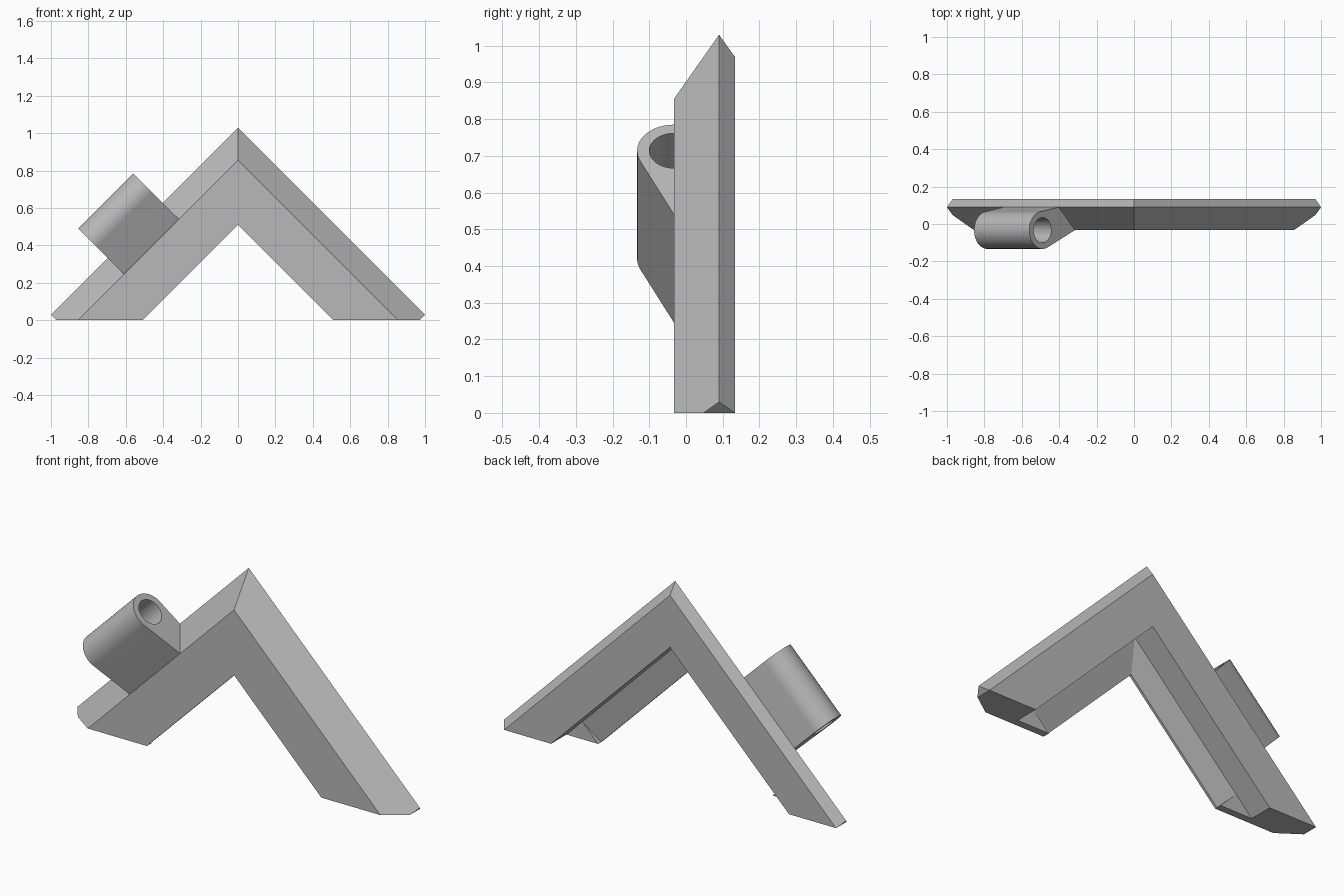
import bpy, bmesh, math
from mathutils import Vector

cube = bpy.data.objects.get("Cube")
if cube:
    bpy.data.objects.remove(cube, do_unlink=True)

grey = bpy.data.materials.new("plain_grey")
grey.use_nodes = True
colour = (0.48, 0.48, 0.48, 1)
grey.diffuse_color = colour
grey.node_tree.nodes["Principled BSDF"].inputs["Base Color"].default_value = colour


def finish(bm, name, mirrored=False):
    bmesh.ops.recalc_face_normals(bm, faces=bm.faces)
    mesh = bpy.data.meshes.new(name)
    bm.to_mesh(mesh)
    bm.free()
    mesh.materials.append(grey)
    obj = bpy.data.objects.new(name, mesh)
    bpy.context.collection.objects.link(obj)
    if mirrored:
        mod = obj.modifiers.new("mirror", 'MIRROR')
        mod.merge_threshold = 0.0005
    return obj


def loop(bm, points):
    verts = [bm.verts.new(p) for p in points]
    edges = [bm.edges.new((a, b)) for a, b in zip(verts, verts[1:] + verts[:1])]
    return verts, edges


# Corner frame: one arm swept from the mitre to the floor, mirrored.
# Section pairs are (distance |x| + z, depth y).
FRONT = -0.033
LIP = 0.005
section = [(0.51, FRONT), (0.855, FRONT), (1.03, 0.09), (0.97, 0.133),
           (0.695, 0.133), (0.695, LIP), (0.51, -0.02)]
bm = bmesh.new()
mitre, _ = loop(bm, [(0, y, w) for w, y in section])
foot, _ = loop(bm, [(w, y, 0) for w, y in section])
n = len(section)
for i in range(n):
    j = (i + 1) % n
    bm.faces.new((mitre[i], mitre[j], foot[j], foot[i]))
bm.faces.new(foot)

# Trim the outer toe square to the arm
cut = bmesh.ops.bisect_plane(bm, geom=bm.verts[:] + bm.edges[:] + bm.faces[:],
                             plane_co=(0.97, 0, 0), plane_no=(1, 0, -1),
                             clear_outer=True)
rim = [e for e in cut["geom_cut"] if isinstance(e, bmesh.types.BMEdge)]
bmesh.ops.contextual_create(bm, geom=rim)
finish(bm, "corner_frame", mirrored=True)

# Thick triangular stops at the ends of the tapered lip
bm = bmesh.new()
verts, _ = loop(bm, [(0.51, -0.03, 0), (0.6025, -0.03, 0.0925), (0.695, -0.03, 0)])
stop = bm.faces.new(verts)
ext = bmesh.ops.extrude_face_region(bm, geom=[stop])
bmesh.ops.translate(bm, vec=(0, LIP + 0.03, 0),
                    verts=[v for v in ext["geom"] if isinstance(v, bmesh.types.BMVert)])
finish(bm, "lip_end_stops", mirrored=True)

# Tube socket: tangent webs run from the barrel to the sloped side of an arm
R2 = math.sqrt(2)
across = Vector((-1, 0, 1)) / R2
along = Vector((1, 0, 1)) / R2
centre = Vector((0.851, FRONT))
outer_r, hole_r = 0.1, 0.067
front_root = Vector((0.857 / R2, FRONT))
back_root = Vector((1.03 / R2, 0.09))
buried = Vector((0.65, 0.04))


def tangent_angle(point, side):
    d = point - centre
    return math.atan2(d.y, d.x) + side * math.acos(outer_r / d.length)


def on_circle(radius, angle):
    return centre + radius * Vector((math.cos(angle), math.sin(angle)))


start = tangent_angle(front_root, 1)
end = tangent_angle(back_root, -1)
start = (start + math.pi) % math.tau - math.pi
STEPS = 40
outline = [on_circle(outer_r, start + (end - start) * i / STEPS) for i in range(STEPS + 1)]
outline += [back_root, buried, front_root]
hole = [on_circle(hole_r, math.tau * i / 48) for i in range(48)]


def place(p, u):
    return across * p.x + Vector((0, p.y, 0)) + along * u


low, high = -0.365 / R2, 0.225 / R2
bm = bmesh.new()
edges = loop(bm, [place(p, low) for p in outline])[1]
edges += loop(bm, [place(p, low) for p in hole])[1]
bmesh.ops.triangle_fill(bm, edges=edges, use_beauty=True, normal=along)
ext = bmesh.ops.extrude_face_region(bm, geom=bm.faces[:], use_keep_orig=True)
bmesh.ops.translate(bm, vec=along * (high - low),
                    verts=[v for v in ext["geom"] if isinstance(v, bmesh.types.BMVert)])
socket = finish(bm, "tube_socket")

bpy.ops.object.select_all(action='DESELECT')
socket.select_set(True)
bpy.context.view_layer.objects.active = socket
bpy.ops.object.shade_smooth_by_angle(angle=math.radians(25))
